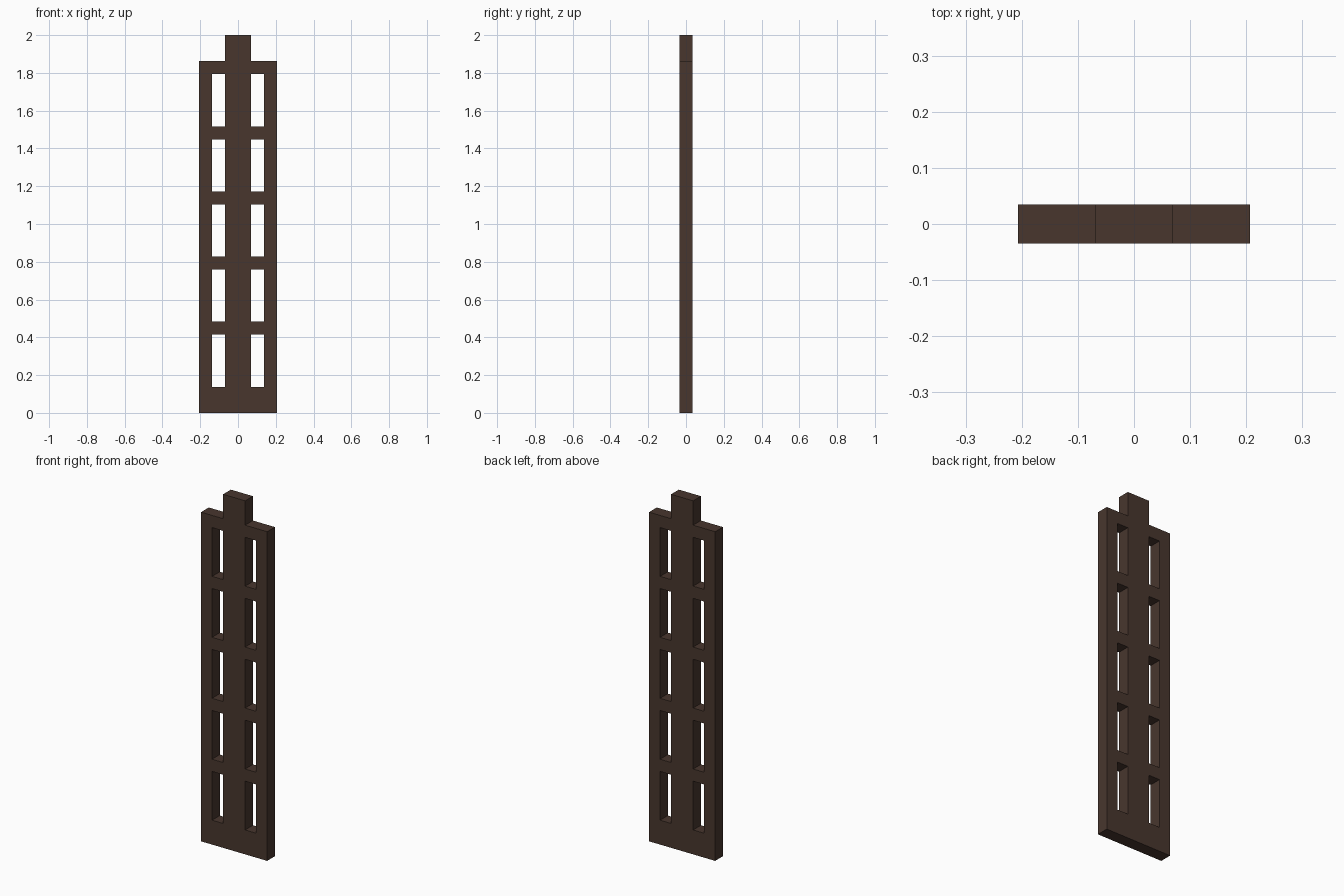
import bpy
import bmesh

if "Cube" in bpy.data.objects:
    bpy.data.objects.remove(bpy.data.objects["Cube"])

U = 2 / 29                      # one block unit
DEPTH = U

wood = bpy.data.materials.new("dark brown wood")
wood.diffuse_color = (0.065, 0.037, 0.027, 1)
wood.use_nodes = True
wood.node_tree.nodes["Principled BSDF"].inputs["Base Color"].default_value = wood.diffuse_color

# Grid lines of the panel, in block units
xs = [-3, -2, -1, 1, 2, 3]
zs = [0, 2]
for i in range(5):
    zs += [6 + 5 * i, 7 + 5 * i]
zs.append(29)                   # top of the centre post


def is_solid(col, row):
    if row == len(zs) - 2:      # only the post rises above the frame
        return col == 2
    opening = row % 2 == 1 and col in (1, 3)
    return not opening


# Lattice panel: fill the solid cells, then extrude to thickness
bm = bmesh.new()
grid = [[bm.verts.new((x * U, -DEPTH / 2, z * U)) for x in xs] for z in zs]
for r in range(len(zs) - 1):
    for c in range(len(xs) - 1):
        if is_solid(c, r):
            bm.faces.new((grid[r][c], grid[r][c + 1],
                          grid[r + 1][c + 1], grid[r + 1][c]))
bmesh.ops.delete(bm, geom=[v for v in bm.verts if not v.link_faces], context='VERTS')
ext = bmesh.ops.extrude_face_region(bm, geom=bm.faces[:], use_keep_orig=True)
bmesh.ops.translate(bm, vec=(0, DEPTH, 0),
                    verts=[g for g in ext["geom"] if isinstance(g, bmesh.types.BMVert)])
bmesh.ops.recalc_face_normals(bm, faces=bm.faces[:])

mesh = bpy.data.meshes.new("lattice_panel")
bm.to_mesh(mesh)
bm.free()
mesh.materials.append(wood)
panel = bpy.data.objects.new("lattice_panel", mesh)
bpy.context.collection.objects.link(panel)
